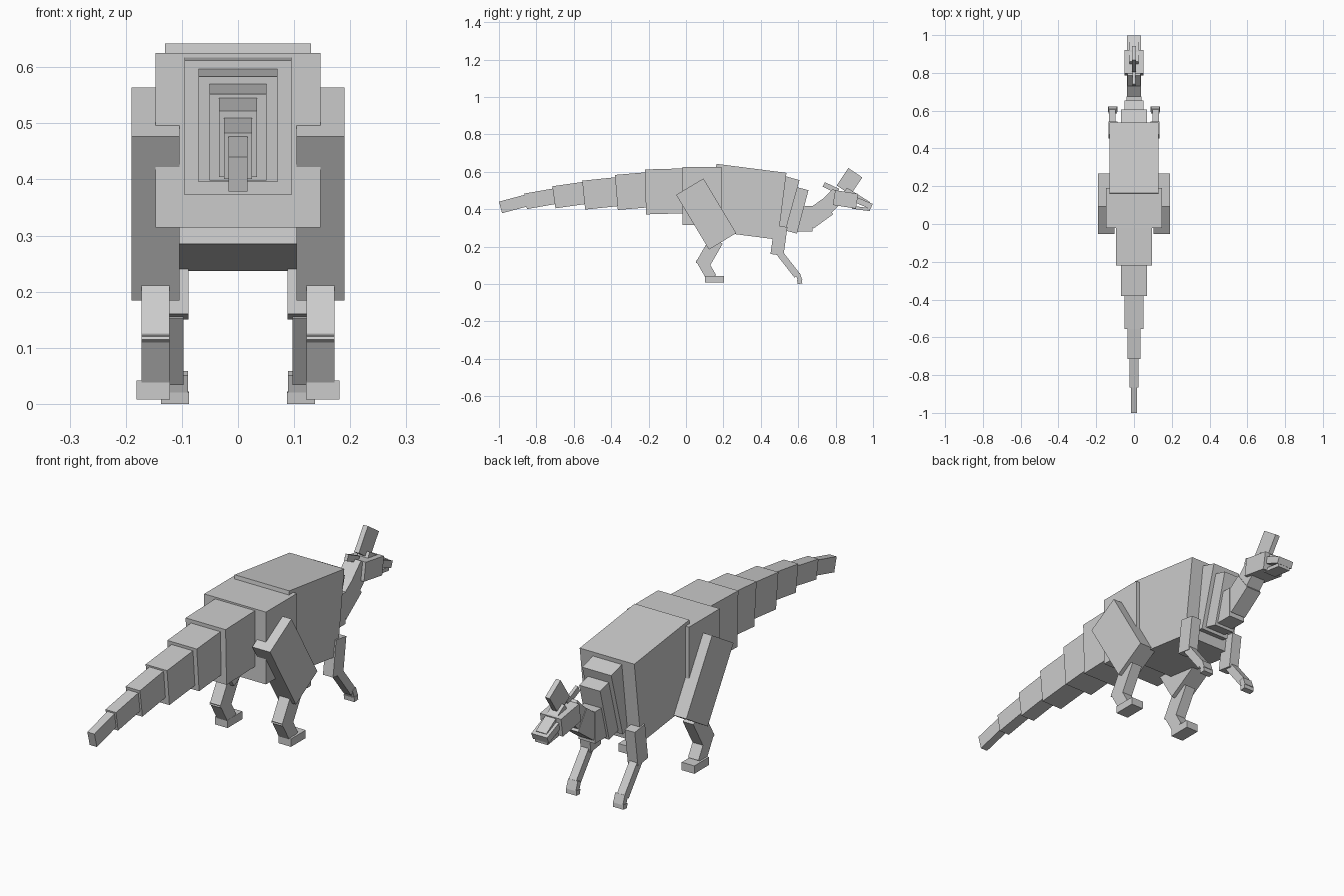
import bpy
from math import radians, sin, cos, atan2, hypot, degrees


def box(name, y, z, length, height, width, tilt=0, x=0):
    """Box centred at (x, y, z), tilted in the side plane."""
    bpy.ops.mesh.primitive_cube_add(size=1, location=(x, y, z), rotation=(radians(tilt), 0, 0))
    ob = bpy.context.object
    ob.name = name
    ob.scale = (width, length, height)
    return ob


def slab(name, y0, z0, y1, z1, height, width):
    """Box given by its top edge in the side view and its depth below."""
    a = atan2(z1 - z0, y1 - y0)
    box(name, (y0 + y1) / 2 + sin(a) * height / 2, (z0 + z1) / 2 - cos(a) * height / 2,
        hypot(y1 - y0, z1 - z0), height, width, degrees(a))


# Tail, tip to root
slab("tail_tip", -1.0, .44, -.85, .48, .064, .034)
slab("tail_5", -.865, .483, -.70, .512, .084, .05)
slab("tail_4", -.715, .522, -.54, .547, .119, .068)
slab("tail_3", -.555, .552, -.36, .572, .155, .102)
slab("tail_2", -.38, .583, -.20, .598, .188, .14)
slab("tail_root", -.22, .612, 0, .618, .24, .19)

# Trunk
slab("hips", -.02, .625, .19, .625, .311, .294)
slab("body", .163, .642, .537, .594, .36, .26)
slab("chest", .51, .582, .607, .555, .293, .138)
slab("neck_base", .58, .521, .655, .501, .24, .10)

# Neck
box("neck_lower", .635, .349, .08, .137, .08)
box("neck_middle", .705, .375, .13, .10, .075, 36)
box("neck_upper", .77, .432, .13, .085, .07, 45)

# Head
box("head", .853, .452, .125, .08, .10, -9)
slab("snout_ridge", .86, .515, .985, .437, .035, .05)
slab("snout", .91, .465, .998, .428, .03, .076)
slab("jaw", .89, .418, .985, .405, .016, .06)
box("crest", .874, .548, .09, .112, .022, -34)
box("crest_spike", .775, .514, .085, .027, .014, -25)

# Limbs, mirrored left and right
for side, s in (("left", -1), ("right", 1)):
    box(side + "_thigh", .108, .374, .17, .341, .085, 31, s * .147)
    box(side + "_shin", .124, .165, .075, .16, .05, -30, s * .147)
    box(side + "_ankle", .107, .085, .056, .12, .05, 30, s * .147)
    box(side + "_foot", .152, .025, .10, .034, .06, 0, s * .151)
    box(side + "_upper_arm", .497, .232, .07, .155, .048, -8, s * .112)
    box(side + "_forearm", .548, .104, .036, .15, .036, 38, s * .115)
    box(side + "_hand", .604, .036, .024, .04, .046, 20, s * .112)
    box(side + "_fingers", .608, .011, .026, .02, .05, 5, s * .112)
